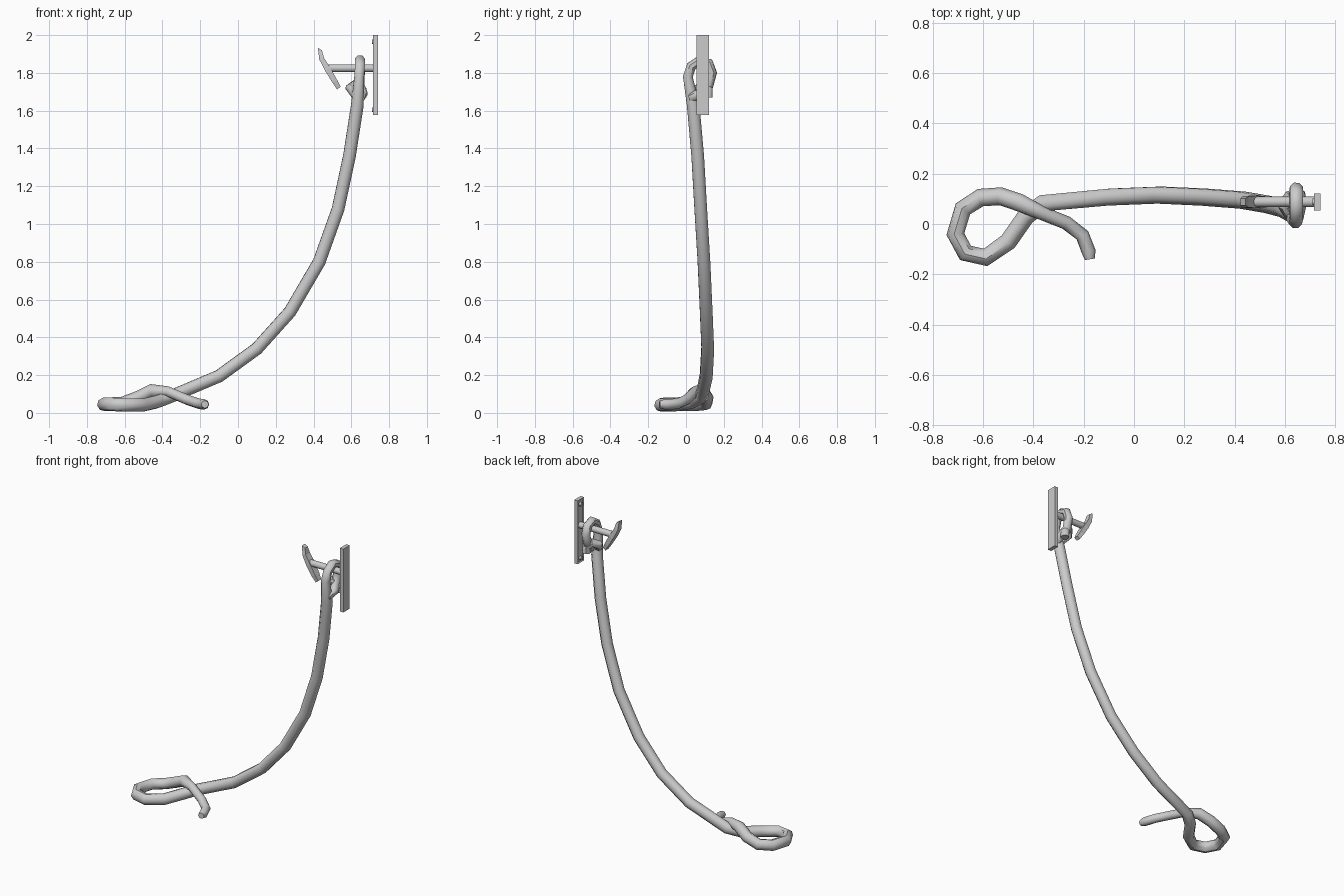
import bpy, bmesh
from mathutils import Vector, Matrix
from math import pi

if "Cube" in bpy.data.objects:
    bpy.data.objects.remove(bpy.data.objects["Cube"])

CY = 0.088  # centre line of the wall fitting


def make_object(name, bm):
    bmesh.ops.recalc_face_normals(bm, faces=bm.faces)
    mesh = bpy.data.meshes.new(name)
    bm.to_mesh(mesh)
    bm.free()
    ob = bpy.data.objects.new(name, mesh)
    bpy.context.collection.objects.link(ob)
    return ob


def smooth(ob, angle=0.8):
    bpy.ops.object.select_all(action='DESELECT')
    ob.select_set(True)
    bpy.context.view_layer.objects.active = ob
    bpy.ops.object.shade_smooth_by_angle(angle=angle)


def cylinder_x(name, x0, x1, z, r, sides):
    bm = bmesh.new()
    m = Matrix.Translation(((x0 + x1) / 2, CY, z)) @ Matrix.Rotation(pi / 2, 4, 'Y')
    bmesh.ops.create_cone(bm, cap_ends=True, segments=sides, radius1=r, radius2=r,
                          depth=abs(x1 - x0), matrix=m)
    ob = make_object(name, bm)
    smooth(ob)
    return ob


# wall plate with a shallow recessed face
bm = bmesh.new()
bmesh.ops.create_cube(bm, size=1, matrix=Matrix.Translation((0.729, CY, 1.788))
                      @ Matrix.Diagonal((0.026, 0.067, 0.424, 1)))
bm.faces.ensure_lookup_table()
face = min(bm.faces, key=lambda f: f.calc_center_median().x)
bmesh.ops.inset_region(bm, faces=[face], thickness=0.009, depth=0)
bmesh.ops.translate(bm, verts=face.verts, vec=(0.006, 0, 0))
make_object("wall_plate", bm)

# screws and peg
for i, z in enumerate((1.605, 1.965)):
    cylinder_x(f"plate_screw_{i + 1}", 0.709, 0.725, z, 0.013, 8)
cylinder_x("hook_peg", 0.475, 0.725, 1.825, 0.021, 10)

# bent cleat bar: lofted rectangular sections (left x,z / right x,z / half width)
sections = [((0.423, 1.932), (0.444, 1.920), 0.014),
            ((0.430, 1.872), (0.456, 1.878), 0.022),
            ((0.462, 1.810), (0.490, 1.825), 0.025),
            ((0.500, 1.748), (0.525, 1.762), 0.022),
            ((0.524, 1.712), (0.543, 1.726), 0.015)]
bm = bmesh.new()
rings = []
for (ax, az), (bx, bz), w in sections:
    rings.append([bm.verts.new(p) for p in ((ax, CY - w, az), (bx, CY - w, bz),
                                            (bx, CY + w, bz), (ax, CY + w, az))])
for a, b in zip(rings, rings[1:]):
    for i in range(4):
        j = (i + 1) % 4
        bm.faces.new((a[i], a[j], b[j], b[i]))
bm.faces.new(rings[0])
bm.faces.new(rings[-1])
make_object("cleat_bar", bm)


def rope(name, points, radii, thickness):
    cu = bpy.data.curves.new(name + "_path", 'CURVE')
    cu.dimensions = '3D'
    cu.bevel_depth = thickness
    cu.bevel_resolution = 2
    cu.use_fill_caps = True
    sp = cu.splines.new('POLY')
    sp.points.add(len(points) - 1)
    for i, (pt, co) in enumerate(zip(sp.points, points)):
        pt.co = (*co, 1)
        pt.radius = radii(i, len(points))
    tmp = bpy.data.objects.new(name + "_path", cu)
    bpy.context.collection.objects.link(tmp)
    dg = bpy.context.evaluated_depsgraph_get()
    mesh = bpy.data.meshes.new_from_object(tmp.evaluated_get(dg))
    bpy.data.objects.remove(tmp)
    ob = bpy.data.objects.new(name, mesh)
    bpy.context.collection.objects.link(ob)
    smooth(ob)


# one rope: loose end, floor loop, hanging sweep, loop over peg, hitch
floor_loop = [(-0.175, -0.14, 0.045), (-0.18, -0.11, 0.045), (-0.205, -0.045, 0.048),
              (-0.27, 0.005, 0.07), (-0.37, 0.045, 0.113), (-0.455, 0.085, 0.118),
              (-0.53, 0.11, 0.08), (-0.61, 0.105, 0.05), (-0.68, 0.06, 0.046),
              (-0.71, -0.04, 0.045), (-0.67, -0.115, 0.045), (-0.59, -0.133, 0.042),
              (-0.50, -0.07, 0.042), (-0.43, 0.03, 0.058), (-0.36, 0.083, 0.085)]
sweep = [(-0.1, 0.107, 0.195), (0.1, 0.115, 0.34), (0.275, 0.107, 0.535),
         (0.43, 0.095, 0.80), (0.53, 0.078, 1.08), (0.59, 0.062, 1.36),
         (0.632, 0.038, 1.63)]
hitch = [(0.642, 0.010, 1.78), (0.645, 0.028, 1.835), (0.645, 0.075, 1.867),
         (0.645, 0.12, 1.85), (0.645, 0.138, 1.80), (0.642, 0.12, 1.735),
         (0.66, 0.075, 1.69), (0.655, 0.035, 1.672), (0.62, 0.04, 1.69),
         (0.596, 0.075, 1.72), (0.62, 0.105, 1.74), (0.655, 0.115, 1.71),
         (0.655, 0.115, 1.67)]
n_hitch = len(hitch)


def rope_radius(i, n):
    if i == 0:
        return 0.55
    if i < 5:
        return 0.78
    return 0.78 if i >= n - n_hitch else 1.0


rope("rope", floor_loop + sweep + hitch, rope_radius, 0.036)
